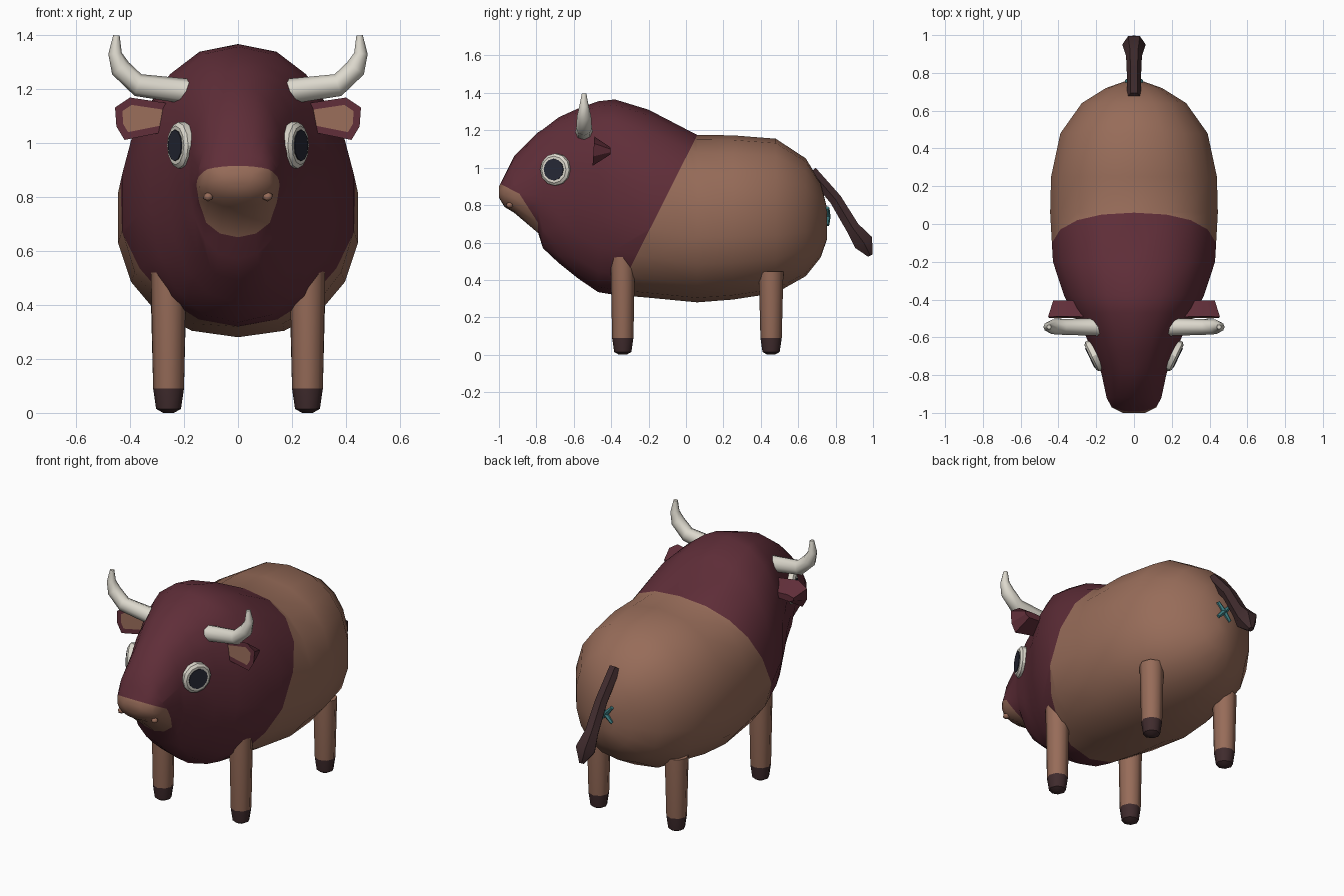
import bpy, bmesh
from math import sin, cos, pi, radians, copysign
from mathutils import Vector

cube = bpy.data.objects.get("Cube")
if cube:
    bpy.data.objects.remove(cube, do_unlink=True)


def material(name, rgb):
    m = bpy.data.materials.new(name)
    m.use_nodes = True
    m.diffuse_color = (*rgb, 1)
    bsdf = next(n for n in m.node_tree.nodes if n.type == 'BSDF_PRINCIPLED')
    bsdf.inputs["Base Color"].default_value = (*rgb, 1)
    return m


MAROON = material("maroon hide", (0.115, 0.027, 0.04))
BROWN = material("brown hide", (0.31, 0.15, 0.1))
DARK = material("dark brown", (0.05, 0.024, 0.026))
BONE = material("bone white", (0.72, 0.69, 0.61))
BLACK = material("pupil", (0.02, 0.022, 0.037))
TEAL = material("teal", (0.05, 0.22, 0.24))


def loft(rings):
    """Skin a list of rings of points and cap both ends."""
    bm = bmesh.new()
    loops = [[bm.verts.new(p) for p in ring] for ring in rings]
    n = len(loops[0])
    for a, b in zip(loops, loops[1:]):
        for i in range(n):
            j = (i + 1) % n
            bm.faces.new((a[i], a[j], b[j], b[i]))
    bm.faces.new(loops[0])
    bm.faces.new(loops[-1])
    bmesh.ops.recalc_face_normals(bm, faces=bm.faces[:])
    return bm


def tube(path, axis, sides=8):
    """Tapered tube along a planar path of (point, radius)."""
    pts = [Vector(p) for p, _ in path]
    axis = Vector(axis)
    rings = []
    for i, (p, (_, r)) in enumerate(zip(pts, path)):
        t = (pts[min(i + 1, len(pts) - 1)] - pts[max(i - 1, 0)]).normalized()
        side = t.cross(axis)
        rings.append([p + r * (cos(a) * axis + sin(a) * side)
                      for a in (2 * pi * k / sides for k in range(sides))])
    return loft(rings)


def finish(name, bm, *mats, angle=50):
    mesh = bpy.data.meshes.new(name)
    bm.to_mesh(mesh)
    bm.free()
    for m in mats:
        mesh.materials.append(m)
    obj = bpy.data.objects.new(name, mesh)
    bpy.context.collection.objects.link(obj)
    bpy.ops.object.select_all(action='DESELECT')
    obj.select_set(True)
    bpy.context.view_layer.objects.active = obj
    bpy.ops.object.shade_smooth_by_angle(angle=radians(angle))
    return obj


# Body and head: y, top, bottom, half width, height of the widest point
STATIONS = [
    (-1.0, .9, .84, .06, .87), (-.97, .96, .79, .12, .87),
    (-.92, 1.06, .76, .147, .86), (-.79, 1.19, .65, .175, .9),
    (-.765, 1.205, .57, .185, .91), (-.68, 1.27, .49, .22, .93),
    (-.58, 1.315, .41, .265, .9), (-.47, 1.355, .335, .33, .86),
    (-.38, 1.365, .32, .375, .84), (-.2, 1.31, .305, .435, .77),
    (.06, 1.175, .28, .45, .72), (.25, 1.173, .295, .445, .72),
    (.48, 1.155, .33, .395, .72), (.64, 1.05, .42, .28, .72),
    (.72, .92, .52, .15, .72), (.755, .78, .62, .05, .71)]


def body_ring(y, top, bottom, half, mid, sides=18):
    ring = []
    for k in range(sides):
        a = 2 * pi * k / sides
        s, c = (copysign(abs(v) ** 0.9, v) for v in (sin(a), cos(a)))
        ring.append((half * s, y, mid + c * (top - mid if c > 0 else mid - bottom)))
    return ring


bm = loft([body_ring(*s) for s in STATIONS])
hide_cut = (Vector((0, .06, 1.175)), Vector((0, .695, -.35)))
muzzle_cuts = [(Vector((0, -.995, .915)), Vector((0, .055, .105))),
               (Vector((0, -.89, .86)), Vector((0, .18, .115)))]
for (co, no), limit in [(hide_cut, 2)] + [(c, -.7) for c in muzzle_cuts]:
    faces = [f for f in bm.faces if f.calc_center_median().y < limit]
    geom = set(faces)
    for f in faces:
        geom.update(f.edges, f.verts)
    bmesh.ops.bisect_plane(bm, geom=list(geom), plane_co=co, plane_no=no, dist=0.0001)
for f in bm.faces:
    c = f.calc_center_median()
    rear = (c - hide_cut[0]).dot(hide_cut[1]) > 0
    muzzle = c.y < -.78 and all((c - p).dot(n) < 0 for p, n in muzzle_cuts)
    f.material_index = int(rear or muzzle)
finish("body", bm, MAROON, BROWN, angle=60)

# Tail with a flared tuft
finish("tail", tube([((0, .67, .98), .035), ((0, .8, .83), .038), ((0, .89, .68), .042),
                     ((0, .95, .6), .062), ((0, .985, .53), .015)], (1, 0, 0), 6), DARK)

# Small crossed mark under the tail
for i, s in enumerate((1, -1)):
    arm = Vector((s * .042, 0, .046))
    mid = Vector((0, .757, .74))
    finish(f"rear_cross_{i + 1}",
           tube([(mid - arm, .01), (mid, .016), (mid + arm, .01)], (0, 1, 0), 6), TEAL)

# Paired parts
EAR = [(.22, 1.14), (.40, 1.167), (.455, 1.13), (.45, 1.06), (.42, 1.01), (.22, 1.05)]
for side, s in (("left", 1), ("right", -1)):
    # Legs with dark hooves
    for end, y, top in (("front", -.338, .565), ("rear", .455, .445)):
        x = s * .257
        bm = tube([((x, y, top), .066), ((x, y, .09), .057),
                   ((x, y, .015), .046), ((x, y, 0), .02)], (1, 0, 0))
        for f in bm.faces:
            f.material_index = int(f.calc_center_median().z < .089)
        finish(f"{side}_{end}_leg", bm, BROWN, DARK)

    # Horn curving out and up
    finish(f"{side}_horn", tube([
        ((s * .15, -.545, 1.185), .048), ((s * .37, -.545, 1.213), .042),
        ((s * .435, -.545, 1.275), .038), ((s * .455, -.545, 1.33), .025),
        ((s * .45, -.545, 1.397), .012)], (0, 1, 0)), BONE)

    # Ear with an inset inner face
    bm = loft([[(s * x, -.49 - (1.167 - z) * .06, z) for x, z in EAR],
               [(s * (.32 + (x - .32) * .8), -.405, 1.09 + (z - 1.09) * .25) for x, z in EAR]])
    front = min(bm.faces, key=lambda f: f.calc_center_median().y)
    bmesh.ops.inset_region(bm, faces=[front], thickness=.026, use_even_offset=True)
    front.material_index = 1
    finish(f"{side}_ear", bm, MAROON, BROWN, angle=30)

    # Eye: pale rim with a dark disc
    out = Vector((s * .9, -.43, 0)).normalized()
    centre = Vector((s * .217, -.7, .99))

    def disc(*steps):
        return tube([(centre + out * d, r) for d, r in steps], (0, 0, 1), 12)

    finish(f"{side}_eye_rim", disc((-.06, .086), (.005, .086), (.016, .072)), BONE, angle=30)
    finish(f"{side}_pupil", disc((.013, .058), (.02, .058)), BLACK, angle=30)

    # Nostril bump
    bm = bmesh.new()
    bmesh.ops.create_icosphere(bm, subdivisions=1, radius=.021)
    bmesh.ops.scale(bm, vec=(1, 1, .85), verts=bm.verts)
    bmesh.ops.translate(bm, vec=(s * .11, -.943, .8), verts=bm.verts)
    finish(f"{side}_nostril", bm, BROWN)
